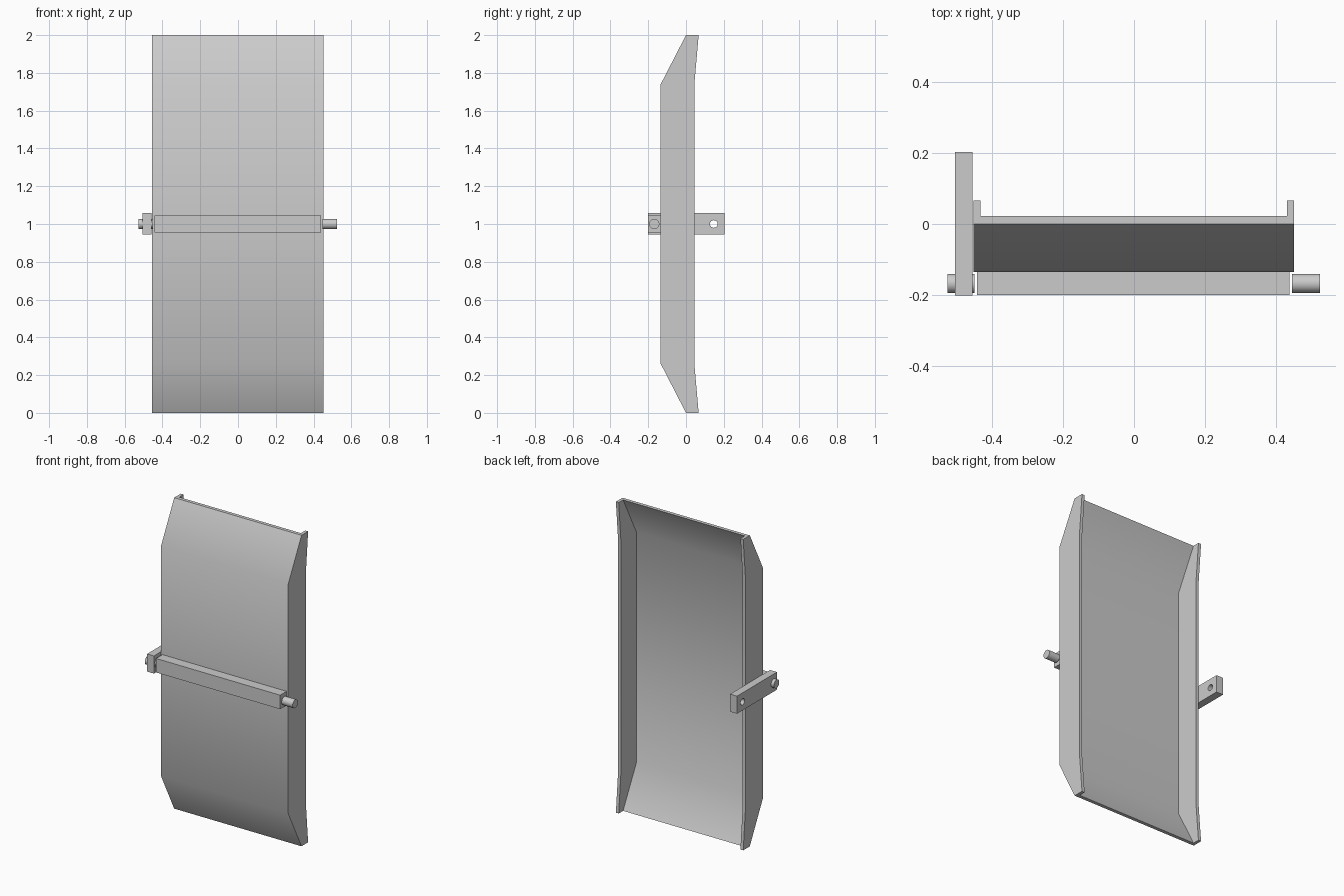
import bpy, bmesh, math
from mathutils import Matrix, Vector

if "Cube" in bpy.data.objects:
    bpy.data.objects.remove(bpy.data.objects["Cube"], do_unlink=True)

grey = bpy.data.materials.new("light grey metal")
grey.use_nodes = True
colour = (0.6, 0.6, 0.6, 1)
grey.diffuse_color = colour
grey.node_tree.nodes["Principled BSDF"].inputs["Base Color"].default_value = colour


def make(name, bm, smooth=False):
    bmesh.ops.recalc_face_normals(bm, faces=bm.faces)
    mesh = bpy.data.meshes.new(name)
    bm.to_mesh(mesh)
    bm.free()
    mesh.materials.append(grey)
    obj = bpy.data.objects.new(name, mesh)
    bpy.context.collection.objects.link(obj)
    if smooth:
        bpy.ops.object.select_all(action='DESELECT')
        obj.select_set(True)
        bpy.context.view_layer.objects.active = obj
        bpy.ops.object.shade_smooth_by_angle(angle=math.radians(30))
    return obj


def box(name, low, high):
    low, high = Vector(low), Vector(high)
    bm = bmesh.new()
    bmesh.ops.create_cube(bm, size=1, matrix=Matrix.Translation((low + high) / 2)
                          @ Matrix.Diagonal((*(high - low), 1)))
    return make(name, bm)


def rod(name, x0, x1, y, z, radius):
    bm = bmesh.new()
    bmesh.ops.create_cone(bm, cap_ends=True, segments=24, radius1=radius,
                          radius2=radius, depth=x1 - x0,
                          matrix=Matrix.Translation(((x0 + x1) / 2, y, z))
                          @ Matrix.Rotation(math.pi / 2, 4, 'Y'))
    return make(name, bm, True)


# Bent tray: a U-shaped section swept upwards through four stations
left, right, wall = 0.452, -0.454, 0.02
stations = [(0, 0, 0.0225, 0.067), (0.262, -0.135, -0.115, 0.044)]
stations += [(2 - z, f, i, b) for z, f, i, b in reversed(stations)]
bm = bmesh.new()
rings = []
for z, front, inner, back in stations:
    section = [(right, front), (left, front), (left, back), (left - wall, back),
               (left - wall, inner), (right + wall, inner),
               (right + wall, back), (right, back)]
    rings.append([bm.verts.new((x, y, z)) for x, y in section])
for lower, upper in zip(rings, rings[1:]):
    for i in range(len(lower)):
        j = (i + 1) % len(lower)
        bm.faces.new((lower[i], lower[j], upper[j], upper[i]))
for ring in (rings[0], rings[-1]):
    bm.faces.new(ring)
make("curved_tray", bm, True)

# Cross bar and its end pins
box("cross_bar", (-0.443, -0.2, 0.955), (0.44, -0.135, 1.045))
rod("left_pin", 0.447, 0.525, -0.168, 1.0, 0.027)
rod("right_pin", -0.527, -0.45, -0.168, 1.0, 0.027)

# Lever arm with a drilled hole
lever = box("lever_arm", (-0.506, -0.202, 0.945), (-0.457, 0.204, 1.058))
drill = rod("lever_hole_cutter", -0.6, -0.4, 0.147, 1.0, 0.02)
drill.hide_render = True
drill.hide_viewport = True
hole = lever.modifiers.new("hole", 'BOOLEAN')
hole.operation = 'DIFFERENCE'
hole.solver = 'EXACT'
hole.object = drill
